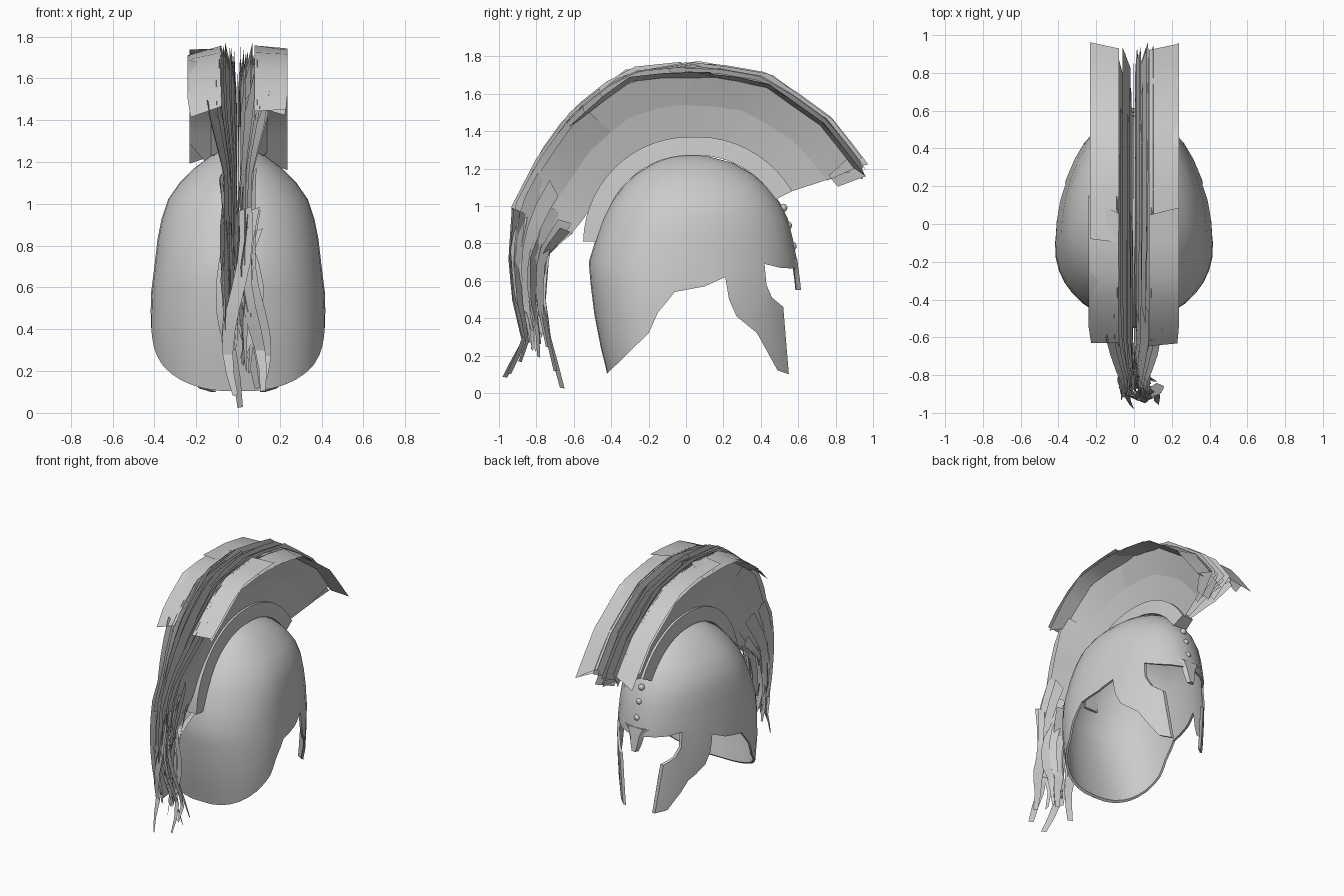
import bpy, bmesh, math, random
from mathutils import Vector

random.seed(11)
if "Cube" in bpy.data.objects:
    bpy.data.objects.remove(bpy.data.objects["Cube"], do_unlink=True)

GREY = (0.6, 0.6, 0.6, 1)
grey = bpy.data.materials.new("plain grey")
grey.use_nodes = True
grey.diffuse_color = GREY
grey.node_tree.nodes["Principled BSDF"].inputs["Base Color"].default_value = GREY


def add_object(name, bm, angle=35, recalc=True):
    if recalc:
        bmesh.ops.recalc_face_normals(bm, faces=bm.faces)
    mesh = bpy.data.meshes.new(name)
    bm.to_mesh(mesh)
    bm.free()
    mesh.materials.append(grey)
    ob = bpy.data.objects.new(name, mesh)
    bpy.context.collection.objects.link(ob)
    smooth(ob, angle)
    return ob


def smooth(ob, angle):
    bpy.ops.object.select_all(action="DESELECT")
    ob.select_set(True)
    bpy.context.view_layer.objects.active = ob
    bpy.ops.object.shade_smooth_by_angle(angle=math.radians(angle))


def loft(bm, rings, closed=True):
    """Join successive rows of points with quads."""
    rows = [[bm.verts.new(p) for p in ring] for ring in rings]
    for a, b in zip(rows, rows[1:]):
        n = len(a)
        for i in range(n if closed else n - 1):
            j = (i + 1) % n
            bm.faces.new((a[i], a[j], b[j], b[i]))
    return rows


# Helmet bowl: rounded rings given as height, centre, back, front, half width
RINGS = [(0.04, -0.1, -0.41, 0.61, 0.38), (0.14, -0.1, -0.43, 0.61, 0.395),
         (0.24, -0.1, -0.455, 0.605, 0.41), (0.42, -0.1, -0.49, 0.60, 0.42),
         (0.58, -0.1, -0.51, 0.60, 0.415), (0.70, -0.1, -0.52, 0.595, 0.40),
         (0.83, -0.08, -0.48, 0.57, 0.385), (0.93, -0.05, -0.445, 0.545, 0.365),
         (1.02, -0.02, -0.40, 0.50, 0.335), (1.10, 0, -0.34, 0.44, 0.28),
         (1.17, 0, -0.27, 0.36, 0.21), (1.23, 0.01, -0.17, 0.25, 0.13),
         (1.265, 0.02, -0.07, 0.12, 0.05)]
SIDES = 36
bm = bmesh.new()
rings = []
for z, cy, back, front, w in RINGS:
    low = max(0, 1 - z / 0.8)
    ring = []
    for i in range(SIDES):
        a = math.tau * i / SIDES
        s, c = math.sin(a), math.cos(a)
        # The neck is squarer and the cheeks are flatter low down
        depth, power = (front - cy, 2 - 0.25 * low) if c > 0 else (cy - back, 2 + 0.45 * low)
        ring.append((math.copysign(w * abs(s) ** (2 / power), s),
                     cy + math.copysign(depth * abs(c) ** (2 / power), c), z))
    rings.append(ring)
rows = loft(bm, rings)
apex = bm.verts.new((0, 0.02, 1.275))
for i in range(SIDES):
    bm.faces.new((rows[-1][i], rows[-1][(i + 1) % SIDES], apex))
bowl = add_object("helmet_bowl", bm)
solid = bowl.modifiers.new("thickness", "SOLIDIFY")
solid.thickness = 0.016
solid.offset = -1

# Side outline that trims the neck guard, ear arch, cheek guards and brow
OUTLINE = [(-0.8, 1.5), (-0.8, 0.105), (-0.42, 0.105), (-0.2, 0.32), (-0.15, 0.43),
           (-0.06, 0.54), (0.1, 0.57), (0.21, 0.62), (0.23, 0.5), (0.27, 0.41),
           (0.38, 0.32), (0.49, 0.12), (0.55, 0.1), (0.52, 0.46), (0.46, 0.51),
           (0.43, 0.58), (0.42, 0.69), (0.5, 0.67), (0.8, 0.65), (0.8, 1.5)]
bm = bmesh.new()
loft(bm, [[(x, y, z) for y, z in OUTLINE] for x in (-1, 1)])
bmesh.ops.holes_fill(bm, edges=bm.edges)
cutter = add_object("trim_cutter", bm)
cutter.hide_render = True
trim = bowl.modifiers.new("trim", "BOOLEAN")
trim.operation = "INTERSECT"
trim.solver = "EXACT"
trim.object = cutter
bpy.context.view_layer.update()
graph = bpy.context.evaluated_depsgraph_get()
baked = bpy.data.meshes.new_from_object(bowl.evaluated_get(graph))
bowl.modifiers.clear()
bowl.data = baked
baked.materials.clear()
baked.materials.append(grey)
bpy.data.objects.remove(cutter, do_unlink=True)
smooth(bowl, 35)

# Nose guard: a short tapering tongue below the brow
bm = bmesh.new()
loft(bm, [[(-w, y - 0.025, z), (-w * 0.6, y, z), (w * 0.6, y, z), (w, y - 0.025, z),
           (0, y - 0.03, z)]
          for z, y, w in ((0.72, 0.594, 0.1), (0.66, 0.602, 0.06), (0.6, 0.61, 0.045),
                          (0.55, 0.615, 0.025))])
bmesh.ops.holes_fill(bm, edges=bm.edges)
add_object("nose_guard", bm)

# Brow studs
for n, (y, z) in enumerate(((0.52, 0.99), (0.545, 0.895), (0.57, 0.785))):
    bm = bmesh.new()
    bmesh.ops.create_uvsphere(bm, u_segments=12, v_segments=8, radius=0.022)
    bmesh.ops.translate(bm, verts=bm.verts, vec=(0, y, z))
    add_object(f"brow_stud_{n + 1}", bm, 60)

# Crest holder: a raised band over the crown
bm = bmesh.new()
band = []
for i in range(25):
    t = i / 24
    a = math.radians(179 - 152 * t)
    outer = 0.57 + 0.045 * max(0, t - 0.6) / 0.4
    inner = outer - 0.1
    band.append([(x, 0.02 + r * math.cos(a), 0.8 + r * math.sin(a))
                 for x, r in ((-0.055, inner), (-0.045, outer), (0.045, outer), (0.055, inner))])
rows = loft(bm, band)
bm.faces.new(rows[0])
bm.faces.new(rows[-1])
add_object("crest_holder", bm)

# Root and tip lines of the plume, from its forward end to its tail
ROOT = [(0.57, 1.08), (0.42, 1.24), (0.22, 1.34), (0.02, 1.36), (-0.2, 1.31), (-0.38, 1.18),
        (-0.5, 1.0), (-0.6, 0.86), (-0.73, 0.75), (-0.75, 0.5), (-0.72, 0.3), (-0.63, 0.02)]
TIP = [(0.97, 1.21), (0.78, 1.46), (0.45, 1.7), (0.05, 1.77), (-0.33, 1.73), (-0.62, 1.5),
       (-0.8, 1.25), (-0.93, 1.0), (-0.95, 0.72), (-0.93, 0.5), (-0.88, 0.28), (-1.0, 0.09)]


def along(line, t):
    s = t * (len(line) - 1)
    i = min(max(int(s), 0), len(line) - 2)
    return Vector(line[i]).lerp(Vector(line[i + 1]), s - i)


def plume_point(x, f, t):
    p = along(ROOT, t).lerp(along(TIP, t), f)
    spread = 1 - 0.55 * min(max((t - 0.46) / 0.12, 0), 1)
    return (x * spread, p.x, p.y)


def ribbon(bm, t0, t1, edge_a, edge_b, ragged=0.0, taper=0.0, sway=0.0):
    """A feather sheet between two (x, height fraction) edges."""
    steps = max(4, round((t1 - t0) * 22))
    phase = random.uniform(0, math.tau)
    rows = []
    for i in range(steps + 1):
        s = i / steps
        pinch = taper * max(0, s - 0.6) / 0.8
        row = []
        for k, (x, f) in enumerate((edge_a, edge_b)):
            ox, of = (edge_b, edge_a)[k]
            shift = random.uniform(-ragged, ragged) if i in (0, steps) else 0
            t = t0 + (t1 - t0) * s + shift
            wave = sway * math.sin(phase + 5 * s)
            row.append(plume_point(x + (ox - x) * pinch + wave, f + (of - f) * pinch, t))
        rows.append(row)
    loft(bm, rows, closed=False)


# Plume sides: steep walls, upper flares and broad top sheets
walls, flares, tops = bmesh.new(), bmesh.new(), bmesh.new()
for side in (-1, 1):
    ribbon(walls, 0, 0.7, (side * 0.025, 0), (side * 0.075, 0.52))
    ribbon(walls, 0.45, 0.85, (side * 0.06, 0.45), (side * 0.15, 0.97), 0.02, 0.3)
    for t0, t1 in ((0.01, 0.28), (0.24, 0.47), (0.42, 0.66)):
        x = random.uniform(0.13, 0.16)
        ribbon(flares, t0, t1, (side * 0.07, 0.46), (side * x, 0.87), 0.015)
        ribbon(flares, t0, t1, (side * 0.04, 0.5), (side * (x - 0.04), 0.97), 0.02)
    for t0, t1 in ((0, 0.29), (0.26, 0.48)):
        x = random.uniform(0.23, 0.26)
        ribbon(tops, t0, t1, (side * 0.08, 0.97), (side * x, random.uniform(0.88, 0.98)), 0.02)
        ribbon(tops, t0 + 0.01, t1 - 0.03, (side * 0.13, 0.84), (side * x, 0.9), 0.03)
add_object("plume_walls", walls, 30, False)
add_object("plume_flares", flares, 30, False)
add_object("plume_top_sheets", tops, 30, False)

# Plume core: upright feathers packed along the middle
bm = bmesh.new()
for n in range(34):
    x = random.uniform(-0.07, 0.07)
    t0 = max(0, random.uniform(-0.2, 0.5))
    f = random.uniform(0.3, 0.6)
    ribbon(bm, t0, min(t0 + random.uniform(0.25, 0.45), 0.92), (x * 0.4, f),
           (x * 1.4, random.uniform(0.85, 1.03)), 0.02, 0.4)
ribbon(bm, 0, 0.9, (0, 0.02), (0, 0.95))
add_object("plume_core", bm, 30, False)

# Plume tail: swaying locks, then a few curled wisps
bm = bmesh.new()
for n in range(20):
    f = random.uniform(0, 0.75)
    x = random.uniform(-0.16, 0.16)
    ribbon(bm, random.uniform(0.56, 0.66), random.uniform(0.82, 0.94), (x, f),
           (x + random.uniform(-0.08, 0.08), f + 0.22), 0.01, 0.7, 0.04)
for x, f, reach in ((-0.14, 0, 1), (0.05, 0.04, 0.97), (0.14, 0.7, 0.96), (-0.08, 0.83, 1),
                    (0.1, 0.8, 0.99), (0.04, 0.3, 0.92), (-0.1, 0.5, 0.93)):
    ribbon(bm, 0.64, reach, (x, f), (x + 0.14, f + 0.17), 0, 0.6, 0.1)
add_object("plume_tail", bm, 30, False)
